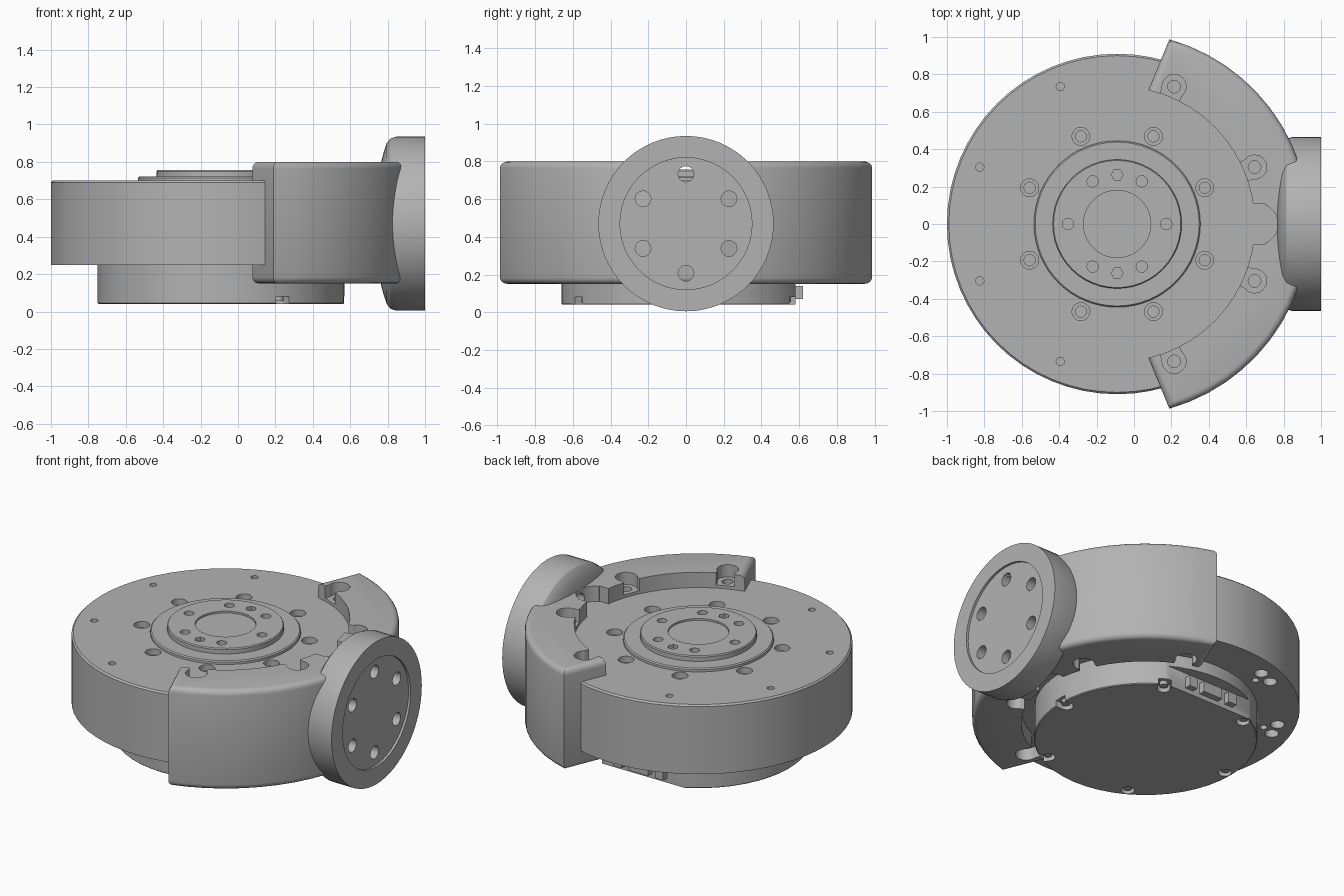
import bpy, bmesh, math
from math import sin, cos, radians, degrees, asin
from mathutils import Matrix, Vector

if "Cube" in bpy.data.objects:
    bpy.data.objects.remove(bpy.data.objects["Cube"])

CX = -0.09          # turntable axis
MID = 0.475         # mid height of the housing
FLANGE_Z = 0.47
AXIS_X = Matrix.Translation((0, 0, FLANGE_Z)) @ Matrix.Rotation(radians(90), 4, 'Y')
AXIS_Z = Matrix.Translation((CX, 0, 0))

grey = bpy.data.materials.new("machined_grey")
grey.use_nodes = True
grey.diffuse_color = (0.45, 0.45, 0.45, 1)
grey.node_tree.nodes["Principled BSDF"].inputs["Base Color"].default_value = grey.diffuse_color


def finish(name, bm):
    bmesh.ops.recalc_face_normals(bm, faces=bm.faces)
    mesh = bpy.data.meshes.new(name)
    bm.to_mesh(mesh)
    bm.free()
    mesh.materials.append(grey)
    ob = bpy.data.objects.new(name, mesh)
    bpy.context.collection.objects.link(ob)
    return ob


def lathe(name, profile, matrix=AXIS_Z, segs=48):
    """Closed solid turned from (radius, height) points."""
    bm = bmesh.new()
    rings = []
    for r, h in profile:
        rings.append([bm.verts.new(matrix @ Vector((r * cos(math.tau * i / segs),
                     r * sin(math.tau * i / segs), h))) for i in range(segs)])
    for a, b in zip(rings, rings[1:]):
        for i in range(segs):
            j = (i + 1) % segs
            bm.faces.new((a[i], a[j], b[j], b[i]))
    bm.faces.new(rings[0])
    bm.faces.new(rings[-1])
    return finish(name, bm)


def box(name, lo, hi, turn=None):
    bm = bmesh.new()
    bmesh.ops.create_cube(bm, size=1)
    lo, hi = Vector(lo), Vector(hi)
    for v in bm.verts:
        v.co = (lo + hi) / 2 + v.co * (hi - lo)
    if turn:
        bm.transform(turn)
    return finish(name, bm)


def pin(r, lo, hi, x, y, base=AXIS_Z, segs=16, name="cutter"):
    return lathe(name, [(r, lo), (r, hi)], base @ Matrix.Translation((x, y, 0)), segs)


def polar(r, deg):
    return r * cos(radians(deg)), r * sin(radians(deg))


def spin(deg):
    return AXIS_Z @ Matrix.Rotation(radians(deg), 4, 'Z')


def cut(ob, cutters):
    bpy.context.view_layer.objects.active = ob
    for c in cutters:
        c.hide_render = True
        m = ob.modifiers.new("cut", 'BOOLEAN')
        m.operation, m.solver, m.object = 'DIFFERENCE', 'EXACT', c
        bpy.ops.object.modifier_apply(modifier=m.name)
        bpy.data.objects.remove(c)


# Main round housing with its screw holes
housing = lathe("housing", [(0.91, 0.25), (0.91, 0.69), (0.9, 0.7), (0, 0.7)][:3], segs=64)
holes = []
for k in range(8):
    a = 22.5 + 45 * k
    x, y = polar(0.507, a)
    holes += [pin(0.048, 0.66, 0.8, x, y), pin(0.03, 0.6, 0.67, x, y)]
    if 90 < a < 270:
        holes.append(pin(0.022, 0.6, 0.8, *polar(0.795, a)))
        holes += [pin(0.042, 0.2, 0.31, *polar(0.8, a + d)) for d in (-4, 4)]
        holes.append(pin(0.022, 0.2, 0.3, *polar(0.73, a)))
cut(housing, holes)

# Stepped output hub
lathe("hub_step", [(0.445, 0.69), (0.445, 0.715), (0.438, 0.722)], segs=64)
hub = lathe("output_hub", [(0.345, 0.71), (0.345, 0.75), (0.34, 0.757)])
cut(hub, [pin(0.03, 0.72, 0.8, *polar(0.263, 60 * k)) for k in range(6)]
    + [pin(0.032, 0.735, 0.8, 0, s * 0.263, segs=6) for s in (-1, 1)]
    + [pin(0.18, 0.745, 0.8, 0, 0, segs=40)])

# Base plug with rim slots and a connector bay at the back
base = lathe("base_plug", [(0.655, 0.04), (0.66, 0.045), (0.66, 0.26)])
slots = []
for k in range(6):
    slots.append(box("cutter", (0.61, -0.04, 0), (0.75, 0.04, 0.08), spin(60 * k)))
    slots.append(pin(0.04, 0.0, 0.08, *polar(0.61, 60 * k)))
slots.append(box("cutter", (-0.6, 0.58, 0), (0.4, 0.8, 0.17)))
cut(base, slots)
for k in range(6):
    pin(0.025, 0.055, 0.1, *polar(0.615, 60 * k), name="base_screw")
for x, w in ((-0.24, 0.03), (CX, 0.07), (0.06, 0.03)):
    box("connector", (x - w, 0.57, 0.07), (x + w, 0.62, 0.14))

# Curved clamp cover
R_IN, R_OUT, END = 0.735, 1.026, 0.12
bm = bmesh.new()
N = 24
outline = []
for r, order in ((R_OUT, 1), (R_IN, -1)):
    lim = 67.5 + degrees(asin(END / r))
    for i in range(N + 1):
        outline.append(polar(r, order * lim * (2 * i / N - 1)))
face = bm.faces.new([bm.verts.new((x + CX, y, 0.15)) for x, y in outline])
ext = bmesh.ops.extrude_face_region(bm, geom=[face])
bmesh.ops.translate(bm, verts=[g for g in ext["geom"] if isinstance(g, bmesh.types.BMVert)],
                    vec=(0, 0, 0.65))


def is_inner(v):
    return math.hypot(v.co.x - CX, v.co.y) < R_IN + 0.01


rims = [e for e in bm.edges if abs(e.verts[0].co.z - e.verts[1].co.z) < 0.01
        and not all(is_inner(v) for v in e.verts)]
bmesh.ops.bevel(bm, geom=rims, offset=0.035, segments=4, profile=0.5, affect='EDGES')
cover = finish("clamp_cover", bm)

# Screw pockets above and below, and the central notch
pockets = []
for a in (-67.5, -22.5, 22.5, 67.5):
    x, y = polar(0.795, a)
    for lo, hi in ((0.72, 0.9), (0.05, 0.23)):
        pockets.append(pin(0.065, lo, hi, x, y))
        pockets.append(box("cutter", (0.6, -0.055, lo), (0.795, 0.055, hi), spin(a)))
    pockets += [pin(0.034, 0.64, 0.75, x, y), pin(0.034, 0.2, 0.3, x, y)]
for lo, hi in ((0.69, 0.9), (0.05, 0.26)):
    pockets.append(box("cutter", (0.5, -0.11, lo), (0.7, 0.11, hi)))
    pockets.append(pin(0.11, lo, hi, 0.66 - CX, 0, segs=24))
cut(cover, pockets)
# keep the housing from filling the cover's screw holes
cut(housing, [pin(0.034, lo, hi, *polar(0.795, a)) for a in (-67.5, -22.5, 22.5, 67.5)
              for lo, hi in ((0.64, 0.75), (0.2, 0.3))])

# Side mounting flange with recessed bolt face
flange = lathe("side_flange", [(0.33, 0.765), (0.385, 0.78), (0.43, 0.795), (0.455, 0.815),
                               (0.465, 0.845), (0.465, 1.0)], AXIS_X, 64)
bores = [pin(0.35, 0.985, 1.1, 0, 0, AXIS_X, 48)]
for k in range(6):
    x, y = polar(0.263, 60 * k)
    bores.append(pin(0.042, 0.9, 1.1, x, y, AXIS_X))
top_bore = (-0.263, 0)      # the uppermost bore runs right through
bores.append(pin(0.042, 0.6, 0.95, *top_bore, AXIS_X))
cut(flange, bores)
cut(cover, [pin(0.042, 0.6, 1.1, *top_bore, AXIS_X)])

# Smooth shading with sharp edges kept
for ob in bpy.context.scene.objects:
    ob.select_set(ob.type == 'MESH')
bpy.context.view_layer.objects.active = housing
bpy.ops.object.shade_smooth_by_angle(angle=radians(30))
